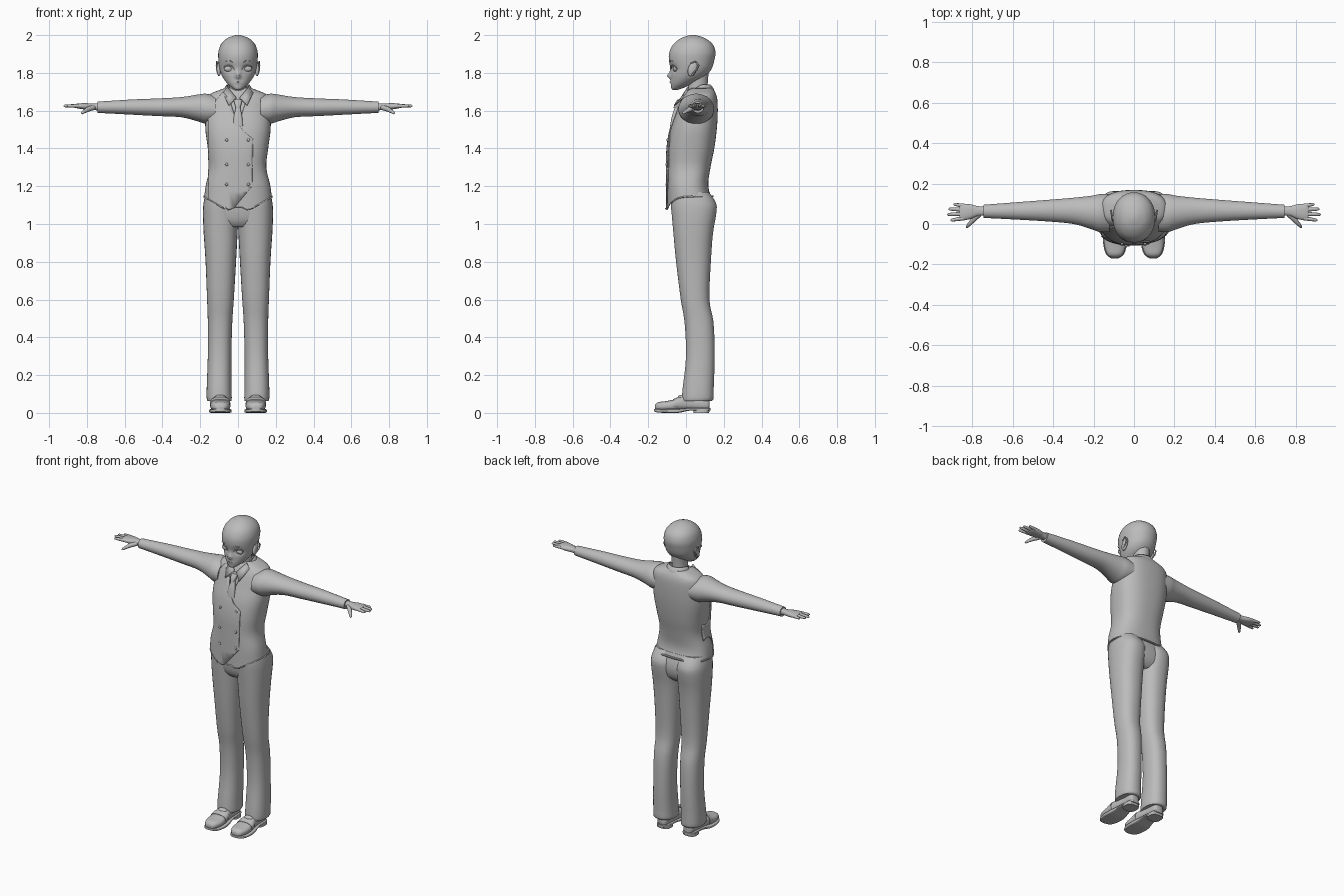
import bpy, bmesh, math
from mathutils import Vector

if "Cube" in bpy.data.objects:
    bpy.data.objects.remove(bpy.data.objects["Cube"])

grey = bpy.data.materials.new("plain grey")
grey.use_nodes = True
grey.diffuse_color = (0.5, 0.5, 0.5, 1)
grey.node_tree.nodes["Principled BSDF"].inputs["Base Color"].default_value = (0.5, 0.5, 0.5, 1)


def finish(name, bm, mirror=False, thick=0, angle=50):
    """Turn a bmesh into a smooth object with optional mirror and thickness."""
    bmesh.ops.recalc_face_normals(bm, faces=bm.faces)
    mesh = bpy.data.meshes.new(name)
    bm.to_mesh(mesh)
    bm.free()
    ob = bpy.data.objects.new(name, mesh)
    bpy.context.collection.objects.link(ob)
    mesh.materials.append(grey)
    if thick:
        ob.modifiers.new("thickness", "SOLIDIFY").thickness = thick
    if mirror:
        ob.modifiers.new("mirror", "MIRROR")
    bpy.ops.object.select_all(action="DESELECT")
    ob.select_set(True)
    bpy.context.view_layer.objects.active = ob
    bpy.ops.object.shade_smooth_by_angle(angle=math.radians(angle))
    return ob


def smooth_rows(rows, steps):
    """Catmull-Rom interpolation between section rows."""
    out = []
    for i in range(len(rows) - 1):
        quad = [rows[max(i - 1, 0)], rows[i], rows[i + 1], rows[min(i + 2, len(rows) - 1)]]
        for s in range(steps):
            t = s / steps
            out.append([b + t * (c - a + t * (2 * a - 5 * b + 4 * c - d + t * (3 * (b - c) + d - a))) / 2
                        for a, b, c, d in zip(*quad)])
    return out + [list(rows[-1])]


def loft(rows, axis="z", n=32, power=2, steps=3, caps=True, tweak=None, grow=0):
    """Skin rounded sections; a row is position, then low/high bounds on the other two axes."""
    bm = bmesh.new()
    rings = []
    order = {"x": (0, 1, 2), "y": (1, 0, 2), "z": (2, 0, 1)}[axis]
    for t, a0, a1, b0, b1 in smooth_rows(rows, steps):
        ring = []
        for k in range(n):
            ang = math.tau * (k + 0.5) / n
            u, v = [math.copysign(abs(f(ang)) ** (2 / power), f(ang)) for f in (math.cos, math.sin)]
            co = Vector()
            co[order[0]] = t
            co[order[1]] = (a0 + a1) / 2 + u * ((a1 - a0) / 2 + grow)
            co[order[2]] = (b0 + b1) / 2 + v * ((b1 - b0) / 2 + grow)
            ring.append(bm.verts.new(tweak(co) if tweak else co))
        rings.append(ring)
    for lo, hi in zip(rings, rings[1:]):
        for k in range(n):
            bm.faces.new((lo[k], lo[k - 1], hi[k - 1], hi[k]))
    if caps:
        bm.faces.new(rings[0])
        bm.faces.new(rings[-1])
    return bm


def both(rows):
    """Symmetric rows from position, half width, front and back."""
    return [(z, -w, w, f, b) for z, w, f, b in rows]


def inside(x, z, poly):
    hit = False
    for (ax, az), (bx, bz) in zip(poly, poly[1:] + poly[:1]):
        if (az > z) != (bz > z) and x < ax + (z - az) * (bx - ax) / (bz - az):
            hit = not hit
    return hit


def cut_front(bm, poly, keep):
    """Slice the front along an outline, then keep or remove what lies inside it."""
    for (ax, az), (bx, bz) in zip(poly, poly[1:] + poly[:1]):
        faces = [f for f in bm.faces if f.calc_center_median().y < 0.05]
        geom = list({g for f in faces for g in (*f.verts, *f.edges)}) + faces
        bmesh.ops.bisect_plane(bm, geom=geom, plane_co=(ax, 0, az), plane_no=(bz - az, 0, ax - bx))
    doomed = []
    for f in bm.faces:
        c = f.calc_center_median()
        if (c.y < 0.05 and inside(c.x, c.z, poly)) != keep:
            doomed.append(f)
    bmesh.ops.delete(bm, geom=doomed, context="FACES")
    return bm


def ball(name, at, size, mirror=False, tilt=0):
    bm = bmesh.new()
    bmesh.ops.create_uvsphere(bm, u_segments=20, v_segments=12, radius=1)
    bmesh.ops.scale(bm, vec=size, verts=bm.verts)
    for v in bm.verts:
        y, z = v.co.y, v.co.z
        v.co = Vector(at) + Vector((v.co.x, y + z * tilt, z))
    return finish(name, bm, mirror)


def tube(name, points, mirror=True):
    """Tapered tube through points, each with a radius."""
    curve = bpy.data.curves.new(name, "CURVE")
    curve.dimensions = "3D"
    curve.bevel_depth, curve.bevel_resolution, curve.use_fill_caps = 1, 3, True
    line = curve.splines.new("POLY")
    line.points.add(len(points) - 1)
    for p, (x, y, z, r) in zip(line.points, points):
        p.co, p.radius = (x, y, z, 1), r
    tmp = bpy.data.objects.new(name, curve)
    bpy.context.collection.objects.link(tmp)
    bm = bmesh.new()
    bm.from_mesh(tmp.evaluated_get(bpy.context.evaluated_depsgraph_get()).to_mesh())
    bpy.data.objects.remove(tmp)
    bpy.data.curves.remove(curve)
    return finish(name, bm, mirror)


def plate(name, points, thick, mirror=False):
    bm = bmesh.new()
    bm.faces.new([bm.verts.new(p) for p in points])
    return finish(name, bm, mirror, thick)


# Torso: shirt beneath, waistcoat with a V neck, crossing front panel
def hem(co):
    if co.z < 1.15:
        dip = max(0, 1 - abs(abs(co.x) - 0.045) / 0.14) if co.y < 0.03 else 0
        co.z = 1.15 - 0.08 * dip
    return co

TORSO = both([(1.1, .183, -.1, .145), (1.2, .172, -.1, .118), (1.3, .15, -.1, .13), (1.4, .16, -.098, .15),
              (1.5, .173, -.082, .163), (1.58, .172, -.055, .168), (1.65, .168, -.03, .167),
              (1.685, .152, -.012, .16), (1.705, .11, .0, .15), (1.72, .068, .015, .14)])
VEE = [(-.075, 1.76), (-.045, 1.66), (-.005, 1.54), (.005, 1.54), (.045, 1.66), (.075, 1.76)]
PANEL = [(-.05, 1.05), (.075, 1.2), (.08, 1.45), (.03, 1.49), (-.005, 1.54), (-.045, 1.66),
         (-.08, 1.7), (-.16, 1.6), (-.16, 1.05)]
torso = dict(n=48, power=2.5, steps=4, caps=False)
finish("shirt", loft(TORSO[3:], grow=-.009, **torso))
finish("waistcoat", cut_front(loft(TORSO, tweak=hem, **torso), VEE, False), thick=.007)
finish("waistcoat_panel", cut_front(loft(TORSO, tweak=hem, grow=.006, **torso), PANEL, True), thick=.006)
for z in (1.445, 1.315, 1.21):
    for x in (-.06, .055):
        ball("button", (x, -.103 if z < 1.4 else -.098, z), (.008, .006, .008))

# Collar and tie
def collar_dip(co):
    co.z -= 0.05 * max(0, 0.08 - co.y) / 0.08
    return co

finish("collar_band", loft(both([(1.685, .076, -.012, .15), (1.715, .073, 0, .147), (1.738, .062, .012, .13)]),
                           caps=False, tweak=collar_dip), thick=.006)
plate("collar_wings", [(.008, -.022, 1.665), (.055, .015, 1.722), (.08, .008, 1.69), (.048, -.058, 1.625)], .008, True)
finish("tie_knot", loft(both([(1.615, .012, -.066, -.035), (1.635, .018, -.06, -.025), (1.66, .023, -.045, -.01)]), n=16, power=3))
finish("tie_blade", loft(both([(1.52, .026, -.084, -.06), (1.57, .022, -.075, -.05), (1.62, .011, -.058, -.035)]), n=16, power=3))

# Trousers: a shared hip block and two mirrored legs
finish("trouser_hips", loft(both([(.985, .1, -.045, .11), (1.02, .165, -.068, .14), (1.09, .18, -.08, .15),
                                  (1.17, .17, -.08, .125)]), power=2.5))
finish("trouser_legs", loft([(.065, .04, .155, -.015, .125), (.07, .033, .165, -.022, .145), (.13, .034, .166, -.018, .147),
                             (.3, .035, .16, 0, .152), (.48, .03, .16, -.008, .146), (.6, .022, .164, -.028, .124),
                             (.8, .01, .172, -.053, .132), (.95, .002, .182, -.067, .143), (1.05, -.002, .186, -.076, .16),
                             (1.11, .0, .183, -.08, .16), (1.17, .01, .17, -.075, .12)], power=2.3), mirror=True)

# Sleeves and cuffs
finish("sleeves", loft([(.12, -.04, .15, 1.53, 1.68), (.17, -.04, .148, 1.53, 1.69), (.21, -.026, .14, 1.542, 1.686),
                        (.3, 0, .13, 1.565, 1.672), (.42, .012, .12, 1.571, 1.665), (.55, .02, .11, 1.578, 1.66),
                        (.68, .027, .1, 1.585, 1.652), (.745, .03, .095, 1.588, 1.648)], axis="x"), mirror=True)

# Hands: palm, four fingers and a thumb
finish("palms", loft([(.735, .04, .086, 1.6, 1.64), (.77, .04, .088, 1.604, 1.638), (.81, .024, .098, 1.606, 1.64),
                      (.85, .018, .1, 1.612, 1.638), (.862, .024, .094, 1.617, 1.634)], axis="x", n=20, power=2.4), mirror=True)
for name, y, tip_y, tip_x in (("index", .029, .018, .908), ("middle", .05, .047, .925),
                              ("ring", .071, .074, .918), ("little", .09, .098, .893)):
    spread = (tip_y - y) / (tip_x - .84)
    tube(name + "_fingers", [(x, y + spread * (x - .84), 1.625, r) for x, r in
                             ((.84, .011), (tip_x - .03, .009), (tip_x - .007, .007), (tip_x, .002))])
tube("thumbs", [(.765, .05, 1.617, .014), (.795, .02, 1.607, .013), (.815, -.002, 1.595, .009),
                (.825, -.014, 1.587, .007), (.828, -.019, 1.584, .002)])

# Head with nose, eye hollows and lips pushed out of the face
def bump(co, x, z, wide, tall, depth):
    if co.y < 0.02:
        co.y -= depth * math.exp(-((co.x - x) / wide) ** 2 - ((co.z - z) / tall) ** 2)

def face(co):
    bump(co, 0, 1.783, .012, .014, .02)
    bump(co, 0, 1.8, .01, .022, .008)
    bump(co, 0, 1.75, .02, .008, .004)
    for side in (-.047, .047):
        bump(co, side, 1.822, .024, .018, -.012)
    return co

finish("head", loft(both([(1.71, .012, -.072, -.045), (1.72, .03, -.078, -.015), (1.745, .058, -.08, .04),
                          (1.78, .083, -.08, .1), (1.82, .097, -.082, .135), (1.87, .104, -.091, .151),
                          (1.91, .104, -.088, .156), (1.95, .091, -.068, .143), (1.98, .063, -.033, .108),
                          (1.995, .03, .002, .07), (2, .008, .025, .045)]), n=64, steps=5, power=2.1, tweak=face))
finish("neck", loft(both([(1.6, .06, .0, .13), (1.68, .05, .008, .118), (1.74, .046, .01, .115), (1.8, .05, .01, .12)])))
ball("eyes", (.049, -.057, 1.822), (.025, .012, .016), True)
tube("upper_lids", [(.02, -.077, 1.818, .001), (.033, -.078, 1.835, .003), (.05, -.071, 1.84, .003),
                    (.068, -.06, 1.835, .003), (.08, -.046, 1.822, .001)])
tube("brows", [(.016, -.085, 1.853, .001), (.04, -.083, 1.862, .003), (.072, -.066, 1.86, .001)])
tube("mouth", [(-.018, -.079, 1.75, .001), (0, -.086, 1.752, .002), (.018, -.079, 1.75, .001)], False)
ball("ears", (.101, .035, 1.822), (.012, .024, .04), True, .25)
tube("ear_rims", [(.106, .025, 1.79, .003), (.112, .056, 1.815, .004), (.113, .066, 1.84, .005),
                  (.112, .05, 1.86, .004), (.107, .022, 1.85, .003)])

# Shoes: upper, sole, heel, strap and tongue
finish("shoe_uppers", loft([(-.165, .075, .115, .016, .04), (-.15, .055, .133, .012, .056), (-.11, .041, .146, .01, .062),
                            (-.06, .042, .146, .01, .072), (-.02, .047, .14, .014, .09), (.05, .055, .13, .014, .085),
                            (.11, .06, .127, .014, .08), (.125, .072, .115, .02, .07)], axis="y", power=2.5), mirror=True)
finish("shoe_soles", loft([(-.17, .078, .112, .008, .022), (-.15, .05, .138, .002, .02), (-.1, .035, .152, 0, .02),
                           (-.04, .037, .15, 0, .022), (.02, .048, .138, .012, .026), (.11, .055, .132, .012, .026),
                           (.13, .075, .112, .014, .025)], axis="y", power=5), mirror=True)
finish("shoe_heels", loft([(0, .05, .137, .04, .122), (.012, .051, .136, .04, .125), (.02, .052, .135, .038, .128)],
                          power=3), mirror=True)
finish("shoe_straps", loft([(-.07, .039, .149, .016, .072), (-.055, .04, .149, .016, .078), (-.04, .041, .147, .016, .085)],
                           axis="y", power=2.5), mirror=True)
ball("shoe_tongues", (.094, -.022, .082), (.03, .022, .014), True)
